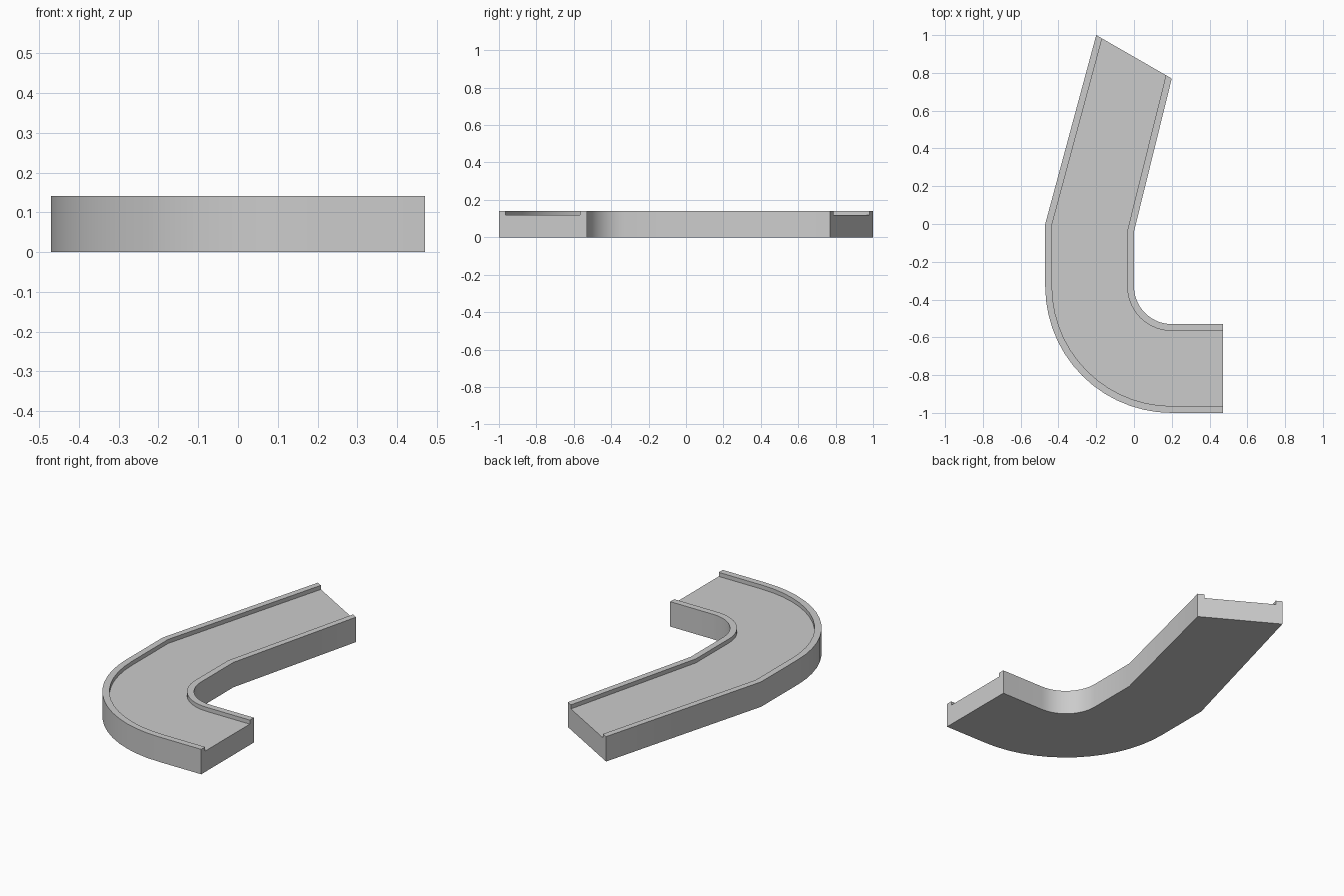
import bpy, bmesh
from math import sin, cos, pi, radians
from mathutils import Vector

if "Cube" in bpy.data.objects:
    bpy.data.objects.remove(bpy.data.objects["Cube"])

HEIGHT, FLOOR, RIM = 0.141, 0.118, 0.036
CX, CY, R_OUT, R_IN, STEPS = 0.2, -0.33, 0.67, 0.2, 14

# Stations along the track: (outer edge point, inner edge point)
stations = [((0.47, -1.0), (0.47, -0.53))]
for i in range(STEPS + 1):
    a = -pi / 2 - (pi / 2) * i / STEPS
    c, s = cos(a), sin(a)
    stations.append(((CX + R_OUT * c, CY + R_OUT * s), (CX + R_IN * c, CY + R_IN * s)))
stations.append(((-0.47, 0.0), (0.0, -0.04)))
stations.append(((-0.2, 1.0), (0.2, 0.77)))

# Channel cross-section swept through the stations
bm = bmesh.new()
rings = []
for o, n in stations:
    o, n = Vector(o), Vector(n)
    d = (n - o).normalized() * RIM
    section = [(o, 0), (o, HEIGHT), (o + d, HEIGHT), (o + d, FLOOR),
               (n - d, FLOOR), (n - d, HEIGHT), (n, HEIGHT), (n, 0)]
    rings.append([bm.verts.new((p.x, p.y, z)) for p, z in section])
for a, b in zip(rings, rings[1:]):
    for i in range(8):
        j = (i + 1) % 8
        bm.faces.new((a[i], a[j], b[j], b[i]))

# End caps
bm.faces.new(rings[0])
bm.faces.new(rings[-1][::-1])
bmesh.ops.recalc_face_normals(bm, faces=bm.faces)

mesh = bpy.data.meshes.new("curved_track")
bm.to_mesh(mesh)
bm.free()
track = bpy.data.objects.new("curved_track", mesh)
bpy.context.collection.objects.link(track)
bpy.context.view_layer.objects.active = track
track.select_set(True)
bpy.ops.object.shade_smooth_by_angle(angle=radians(20))
